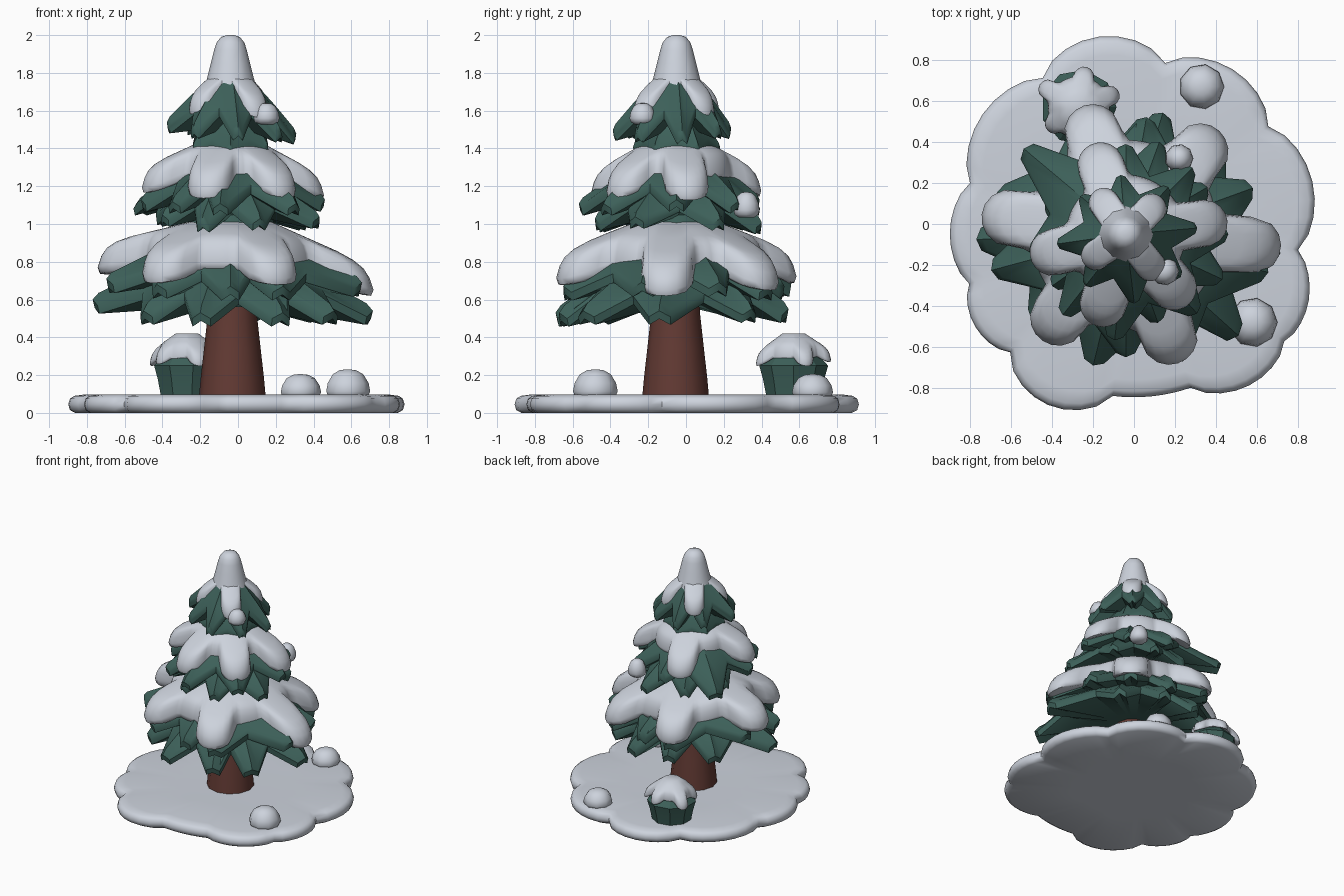
import bpy
import bmesh
from math import sin, cos, pi, radians, sqrt

if "Cube" in bpy.data.objects:
    bpy.data.objects.remove(bpy.data.objects["Cube"])


def material(name, rgb):
    m = bpy.data.materials.new(name)
    m.use_nodes = True
    m.diffuse_color = (*rgb, 1)
    m.node_tree.nodes["Principled BSDF"].inputs["Base Color"].default_value = (*rgb, 1)
    return m


SNOW = material("snow", (0.61, 0.65, 0.72))
GREEN = material("needle green", (0.046, 0.117, 0.1))
BARK = material("bark brown", (0.125, 0.043, 0.034))
AXIS = (-0.04, -0.05)


def loft(name, mat, rings, centre, crease):
    """Skin closed rings of (angle, radius, z) points and cap both ends."""
    bm = bmesh.new()
    rows = [[bm.verts.new((centre[0] + r * cos(a), centre[1] + r * sin(a), z))
             for a, r, z in ring] for ring in rings]
    n = len(rows[0])
    for low, high in zip(rows, rows[1:]):
        for i in range(n):
            j = (i + 1) % n
            bm.faces.new((low[i], low[j], high[j], high[i]))
    bm.faces.new(rows[0])
    bm.faces.new(rows[-1])
    bmesh.ops.recalc_face_normals(bm, faces=bm.faces)
    for f in bm.faces:
        f.smooth = True
    for e in bm.edges:
        e.smooth = e.calc_face_angle(0) < radians(crease)
    mesh = bpy.data.meshes.new(name)
    bm.to_mesh(mesh)
    bm.free()
    mesh.materials.append(mat)
    ob = bpy.data.objects.new(name, mesh)
    bpy.context.collection.objects.link(ob)
    return ob


def lathe(name, mat, profile, centre, sides=10, crease=50):
    rings = [[(2 * pi * i / sides, r, z) for i in range(sides)] for r, z in profile]
    return loft(name, mat, rings, centre, crease)


def dome(name, centre, z, radius, height):
    arc = [(0.6, -0.13), (0.9, 0), (1, 0.2), (0.93, 0.5), (0.7, 0.82), (0.38, 0.97), (0.1, 1)]
    return lathe(name, SNOW, [(radius * r, z + height * h) for r, h in arc], centre, 9, 60)


def boughs(name, tips, top, thick, valley, centre=AXIS):
    """Pointed skirt of needle boughs; tips are (degrees, reach, height)."""
    r0, z0 = top
    blunt = 4.5
    outline = []
    for i, (a, r, z) in enumerate(tips):
        b, r_next, z_next = tips[(i + 1) % len(tips)]
        gap = (b - a) % 360
        rv = valley * (r + r_next) / 2
        slope = ((z + z_next) / 2 - z0) / ((r + r_next) / 2 - r0)
        outline += [(a - blunt, r * 0.97, z, 0), (a, r, z, 0.45), (a + blunt, r * 0.97, z, 0),
                    (a + gap / 2, rv, z0 + slope * (rv - r0), -0.1)]
    rings = [[(radians(a), r0 + (r - r0) * t, z0 + (z - z0) * t + thick * (ridge * t - drop))
              for a, r, z, ridge in outline]
             for t, drop in ((0, 0), (0.55, -0.1), (0.94, 0), (1, 0.3), (0.98, 1))]
    # nearly flat underside
    floor = min(z for _, _, z in tips) + 0.04
    rings.append([(radians(a), r0, floor) for a, *_ in outline])
    return loft(name, GREEN, rings, centre, 38)


def snow_cap(name, lobes, top, valley, width, thick, centre=AXIS, samples=90):
    """Rounded snow blanket; lobes are (degrees, reach, top height at the end)."""
    r0, z0 = top
    outline = []
    for i in range(samples):
        deg = 360 * i / samples
        reach, total, r_mix, z_mix = valley, 0, 0, 0
        for angle, r, z in lobes:
            d = abs((deg - angle + 180) % 360 - 180)
            weight = 1 / (d * d + 30) ** 2
            total += weight
            r_mix += weight * r
            z_mix += weight * z
            side, length = sin(radians(d)), r - width
            if d < 80:
                if length * side < width:
                    reach = max(reach, length * cos(radians(d)) + sqrt(width ** 2 - (length * side) ** 2))
                else:
                    reach = max(reach, width / side)
        slope = (z_mix / total - z0) / (r_mix / total - r0)
        outline.append((radians(deg), reach, z0 + slope * (reach - r0)))
    section = ((0, 0), (0.35, 0), (0.65, 0), (0.8, 0.05), (0.9, 0.17), (0.96, 0.38),
               (1, 0.7), (0.975, 0.92), (0.9, 1), (0.3, 1))
    rings = [[(a, r0 + (r - r0) * t, z0 + (z - z0) * t - thick * drop) for a, r, z in outline]
             for t, drop in section]
    return loft(name, SNOW, rings, centre, 65)


# Scalloped snowy ground: (degrees, radius, bulge towards the next notch)
notches = [(-97, 0.845, 0), (-71, 0.845, 0.08), (-38, 0.93, 0.06), (-9, 0.81, 0.085),
           (36, 0.81, 0.09), (79, 0.8, 0.11), (122, 0.84, 0.08), (166, 0.825, 0.06),
           (200, 0.855, 0.06), (226, 0.87, 0.12), (263, 0.845, 0)]
edge = []
for (a0, r_a, bulge), (a1, r_b, _) in zip(notches, notches[1:]):
    for k in range(8):
        u = k / 8
        edge.append((radians(a0 + (a1 - a0) * u), r_a + (r_b - r_a) * u + bulge * sin(pi * u) ** 0.7))
loft("snow_ground", SNOW, [[(a, r * s, z) for a, r in edge] for s, z in (
    (0.5, 0), (0.96, 0), (0.99, 0.015), (1, 0.045), (0.99, 0.075), (0.965, 0.09),
    (0.9, 0.098), (0.5, 0.092))], (0, 0), 55)

# Trunk and the hidden green core
lathe("trunk", BARK, [(0.178, 0.07), (0.168, 0.18), (0.15, 0.34), (0.13, 0.52), (0.12, 0.8)],
      (-0.03, -0.055), 12)
lathe("green_core", GREEN, [(0.28, 0.76), (0.22, 1.05), (0.16, 1.35), (0.11, 1.6), (0.09, 1.75)], AXIS)

# Needle boughs, from the bottom tier up
boughs("bottom_lower_boughs",
       [(-7, 0.76, 0.53), (40, 0.62, 0.54), (73, 0.62, 0.54), (105, 0.58, 0.55), (140, 0.6, 0.56),
        (182, 0.73, 0.59), (222, 0.62, 0.53), (256, 0.66, 0.52), (294, 0.68, 0.52), (318, 0.74, 0.53)],
       (0.2, 0.86), 0.07, 0.74)
boughs("bottom_upper_boughs",
       [(-15, 0.72, 0.68), (20, 0.66, 0.68), (48, 0.66, 0.66), (80, 0.58, 0.66), (108, 0.64, 0.68),
        (162, 0.66, 0.72), (195, 0.68, 0.7), (231, 0.62, 0.67), (270, 0.6, 0.66), (295, 0.66, 0.66)],
       (0.25, 0.92), 0.07, 0.76)
boughs("middle_lower_boughs",
       [(30, 0.46, 1.02), (70, 0.48, 1.0), (115, 0.42, 1.02), (160, 0.42, 1.05), (215, 0.44, 1.04),
        (250, 0.44, 1.01), (290, 0.46, 1.02), (335, 0.52, 1.03)],
       (0.16, 1.27), 0.06, 0.72)
boughs("middle_upper_boughs",
       [(0, 0.5, 1.12), (45, 0.46, 1.11), (90, 0.44, 1.12), (140, 0.65, 1.1), (190, 0.48, 1.12),
        (232, 0.5, 1.11), (264, 0.52, 1.1), (312, 0.52, 1.1)],
       (0.16, 1.36), 0.06, 0.68)
boughs("top_lower_boughs", [(30 + 60 * i, 0.23, 1.4) for i in range(6)], (0.1, 1.6), 0.05, 0.86)
boughs("top_upper_boughs",
       [(5, 0.35, 1.47), (48, 0.31, 1.5), (95, 0.29, 1.5), (140, 0.29, 1.52), (188, 0.34, 1.53),
        (232, 0.32, 1.5), (277, 0.34, 1.49), (322, 0.34, 1.48)],
       (0.09, 1.79), 0.055, 0.68)

# Snow lying on each tier
snow_cap("bottom_snow", [(172, 0.71, 0.89), (231, 0.66, 0.84), (293, 0.68, 0.83),
                         (355, 0.76, 0.77), (48, 0.68, 0.8), (108, 0.66, 0.84)],
         (0.22, 1.01), 0.46, 0.14, 0.17)
snow_cap("middle_snow", [(8, 0.5, 1.25), (110, 0.47, 1.27), (194, 0.48, 1.29),
                         (252, 0.47, 1.26), (312, 0.46, 1.26)],
         (0.13, 1.45), 0.29, 0.115, 0.14)
snow_cap("top_snow", [(45, 0.25, 1.66), (125, 0.26, 1.66), (215, 0.25, 1.67), (308, 0.27, 1.65)],
         (0.08, 1.8), 0.12, 0.075, 0.1)
lathe("snow_peak", SNOW, [(0.15, 1.67), (0.127, 1.76), (0.104, 1.85), (0.087, 1.92),
                          (0.074, 1.96), (0.05, 1.99), (0.02, 2.0)], AXIS, 12, 60)

# Bush behind the trunk with its own snow
BUSH = (-0.27, 0.57)
lathe("bush", GREEN, [(0.145, 0.08), (0.165, 0.18), (0.185, 0.25), (0.1, 0.34)], BUSH, 9, 25)
snow_cap("bush_snow", [(20, 0.21, 0.31), (80, 0.2, 0.33), (150, 0.22, 0.31),
                       (215, 0.19, 0.32), (290, 0.21, 0.31)],
         (0.06, 0.42), 0.15, 0.05, 0.07, BUSH, 60)

# Snow mounds on the ground and snow dabs on the boughs
dome("back_ground_mound", (0.33, 0.67), 0.085, 0.11, 0.12)
dome("front_ground_mound", (0.58, -0.48), 0.085, 0.12, 0.145)
dome("middle_bough_dab", (0.22, 0.32), 1.05, 0.07, 0.12)
dome("top_bough_dab", (0.15, -0.23), 1.54, 0.07, 0.1)
